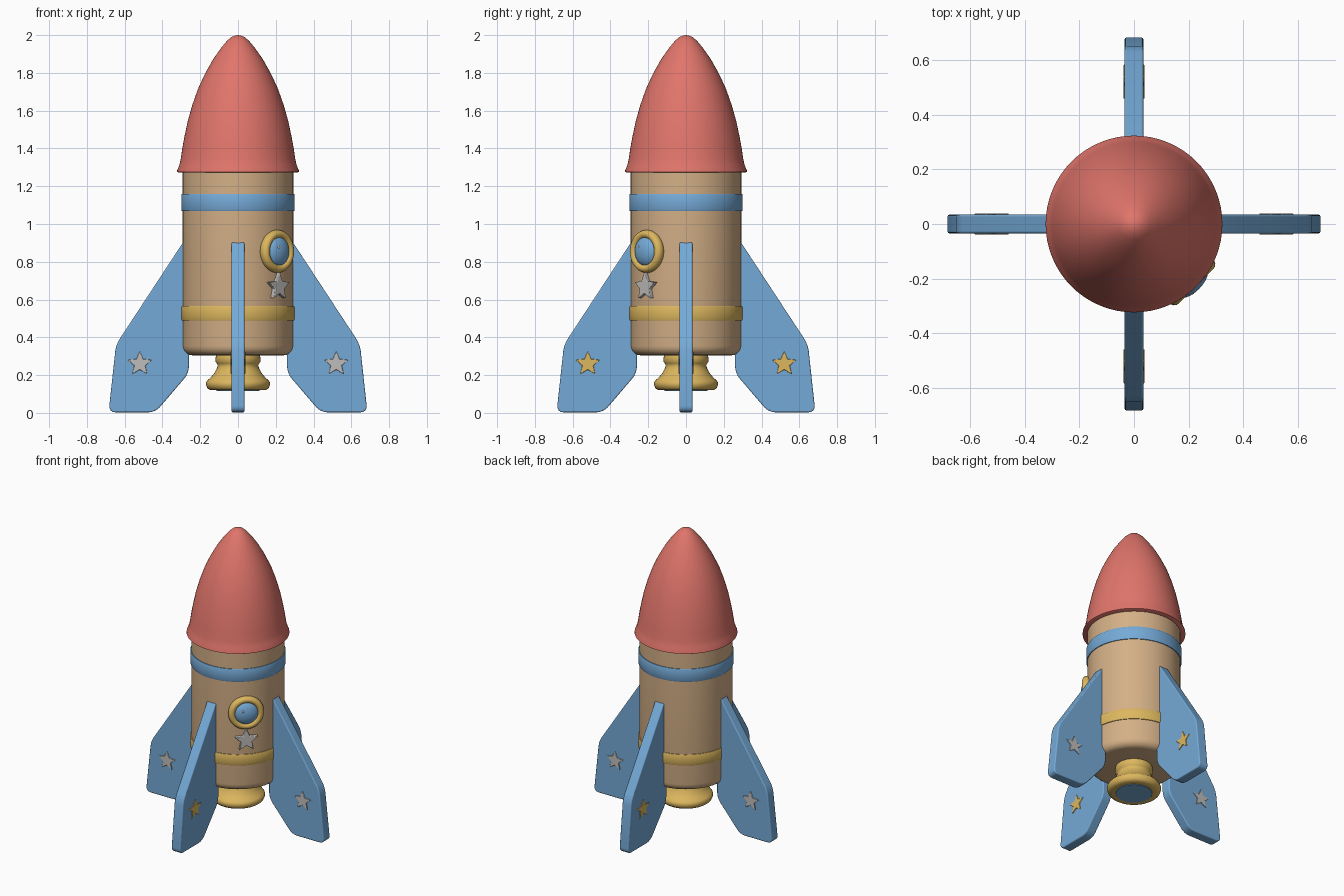
import bpy, bmesh, math
from math import sin, cos, pi, radians
from mathutils import Matrix

if "Cube" in bpy.data.objects:
    bpy.data.objects.remove(bpy.data.objects["Cube"])


def mat(name, rgb):
    m = bpy.data.materials.new(name)
    lin = [((c / 255 + 0.055) / 1.055) ** 2.4 for c in rgb]
    m.diffuse_color = (*lin, 1)
    m.use_nodes = True
    m.node_tree.nodes["Principled BSDF"].inputs["Base Color"].default_value = m.diffuse_color
    return m


TAN = mat("tan card", (212, 176, 135))
RED = mat("soft red", (224, 117, 107))
BLUE = mat("sky blue", (117, 170, 215))
GOLD = mat("gold", (221, 183, 95))
SILVER = mat("silver", (192, 190, 188))


def finish(name, bm, material, matrix=Matrix(), angle=35, bevel=0, segs=3):
    bmesh.ops.recalc_face_normals(bm, faces=bm.faces)
    me = bpy.data.meshes.new(name)
    bm.to_mesh(me)
    bm.free()
    me.materials.append(material)
    ob = bpy.data.objects.new(name, me)
    bpy.context.collection.objects.link(ob)
    ob.matrix_world = matrix
    if bevel:
        b = ob.modifiers.new("rounded edges", 'BEVEL')
        b.width, b.segments = bevel, segs
        b.limit_method, b.angle_limit = 'ANGLE', radians(40)
    bpy.ops.object.select_all(action='DESELECT')
    ob.select_set(True)
    bpy.context.view_layer.objects.active = ob
    bpy.ops.object.shade_smooth_by_angle(angle=radians(angle))
    return ob


def lathe(name, profile, material, matrix=Matrix(), closed=False, n=64, angle=35):
    """Revolve (radius, z) points around z."""
    bm = bmesh.new()
    rings = []
    for r, z in profile:
        if r == 0:
            rings.append([bm.verts.new((0, 0, z))] * n)
        else:
            rings.append([bm.verts.new((r * cos(2 * pi * i / n), r * sin(2 * pi * i / n), z))
                          for i in range(n)])
    pairs = list(zip(rings, rings[1:]))
    if closed:
        pairs.append((rings[-1], rings[0]))
    for a, b in pairs:
        for i in range(n):
            j = (i + 1) % n
            bm.faces.new(list(dict.fromkeys((a[i], a[j], b[j], b[i]))))
    return finish(name, bm, material, matrix, angle)


def plate(name, pts, depth, material, matrix, round_corner=0, bevel=0, segs=3):
    """Extrude a flat outline in local xy, centred on local z."""
    bm = bmesh.new()
    bm.faces.new([bm.verts.new((x, y, -depth / 2)) for x, y in pts])
    if round_corner:
        bmesh.ops.bevel(bm, geom=bm.verts[:], offset=round_corner, segments=4,
                        profile=0.5, affect='VERTICES')
    ext = bmesh.ops.extrude_face_region(bm, geom=bm.faces[:])
    bmesh.ops.translate(bm, vec=(0, 0, depth),
                        verts=[v for v in ext['geom'] if isinstance(v, bmesh.types.BMVert)])
    return finish(name, bm, material, matrix, 35, bevel, segs)


def star_points(r):
    return [(k * cos(pi / 2 + i * pi / 5), k * sin(pi / 2 + i * pi / 5))
            for i in range(10) for k in [r if i % 2 == 0 else r * 0.47]]


UPRIGHT = Matrix.Rotation(pi / 2, 4, 'X')   # local xy plane -> xz, facing -y


def turn(a):
    return Matrix.Rotation(a, 4, 'Z')


# body with rounded bottom edge
base = [(0.243 + 0.05 * sin(t * pi / 10), 0.355 - 0.05 * cos(t * pi / 10)) for t in range(6)]
lathe("body", [(0, 0.305)] + base + [(0.293, 1.29), (0, 1.29)], TAN)

# nose cone with flared rim
lathe("nose_cone", [(0, 1.272), (0.315, 1.272), (0.323, 1.276), (0.322, 1.284), (0.311, 1.31),
                    (0.303, 1.345), (0.295, 1.4), (0.284, 1.46), (0.266, 1.545), (0.242, 1.63),
                    (0.212, 1.715), (0.175, 1.795), (0.133, 1.87), (0.09, 1.932), (0.058, 1.97),
                    (0.035, 1.99), (0.015, 1.998), (0, 2.0)], RED, angle=50)

# painted bands
for name, z0, z1, m in (("upper_band", 1.07, 1.158, BLUE), ("lower_band", 0.49, 0.565, GOLD)):
    lathe(name, [(0.285, z0), (0.298, z0), (0.300, z0 + 0.004), (0.300, z1 - 0.004),
                 (0.298, z1), (0.285, z1)], m, closed=True)

# engine nozzle and its dark opening
lathe("nozzle", [(0, 0.32), (0.112, 0.32), (0.118, 0.295), (0.119, 0.272), (0.112, 0.262),
                 (0.107, 0.252), (0.112, 0.235), (0.127, 0.208), (0.145, 0.187), (0.162, 0.172),
                 (0.169, 0.161), (0.169, 0.147), (0.162, 0.131), (0.15, 0.122), (0.13, 0.12),
                 (0, 0.12)], GOLD, angle=45)
lathe("nozzle_opening", [(0, 0.122), (0.116, 0.122), (0.113, 0.117), (0, 0.117)], BLUE)

# four fins with a star on each side
fin = [(0.26, 0.95), (0.646, 0.362), (0.685, 0.003), (0.437, 0.003), (0.26, 0.21)]
for i, side in enumerate(("right", "back", "left", "front")):
    a = turn(i * pi / 2)
    plate(side + "_fin", fin, 0.068, BLUE, a @ UPRIGHT, 0.035, 0.02)
    for k in (0, 1):
        m = a @ Matrix.Translation((0.52, 0, 0.26)) @ turn(k * pi) \
            @ Matrix.Translation((0, -0.034, 0)) @ UPRIGHT
        plate(f"{side}_fin_star_{k + 1}", star_points(0.067), 0.009,
              GOLD if i % 2 else SILVER, m, 0, 0.002, 1)

# porthole: ring, domed glass, glint; facing the front right
port = turn(pi / 4) @ Matrix.Translation((0, -0.293, 0.855)) @ UPRIGHT
ring = [(0.091 + 0.023 * cos(t * pi / 8), 0.028 * sin(t * pi / 8)) for t in range(16)]
lathe("porthole_ring", ring, GOLD, port, closed=True, n=48, angle=60)
dome = [(0.08 * cos(t * pi / 16), 0.043 * sin(t * pi / 16)) for t in range(8)] + [(0, 0.043)]
lathe("porthole_glass", [(0, -0.01), (0.08, -0.01)] + dome, BLUE, port, n=48, angle=60)
bm = bmesh.new()
bmesh.ops.create_uvsphere(bm, u_segments=12, v_segments=8, radius=0.008)
finish("glass_glint", bm, SILVER, port @ Matrix.Translation((-0.026, 0.022, 0.034)), 60)

# star below the porthole
plate("body_star", star_points(0.077), 0.03, SILVER,
      turn(pi / 4) @ Matrix.Translation((0, -0.300, 0.668)) @ UPRIGHT, 0, 0.004, 2)
